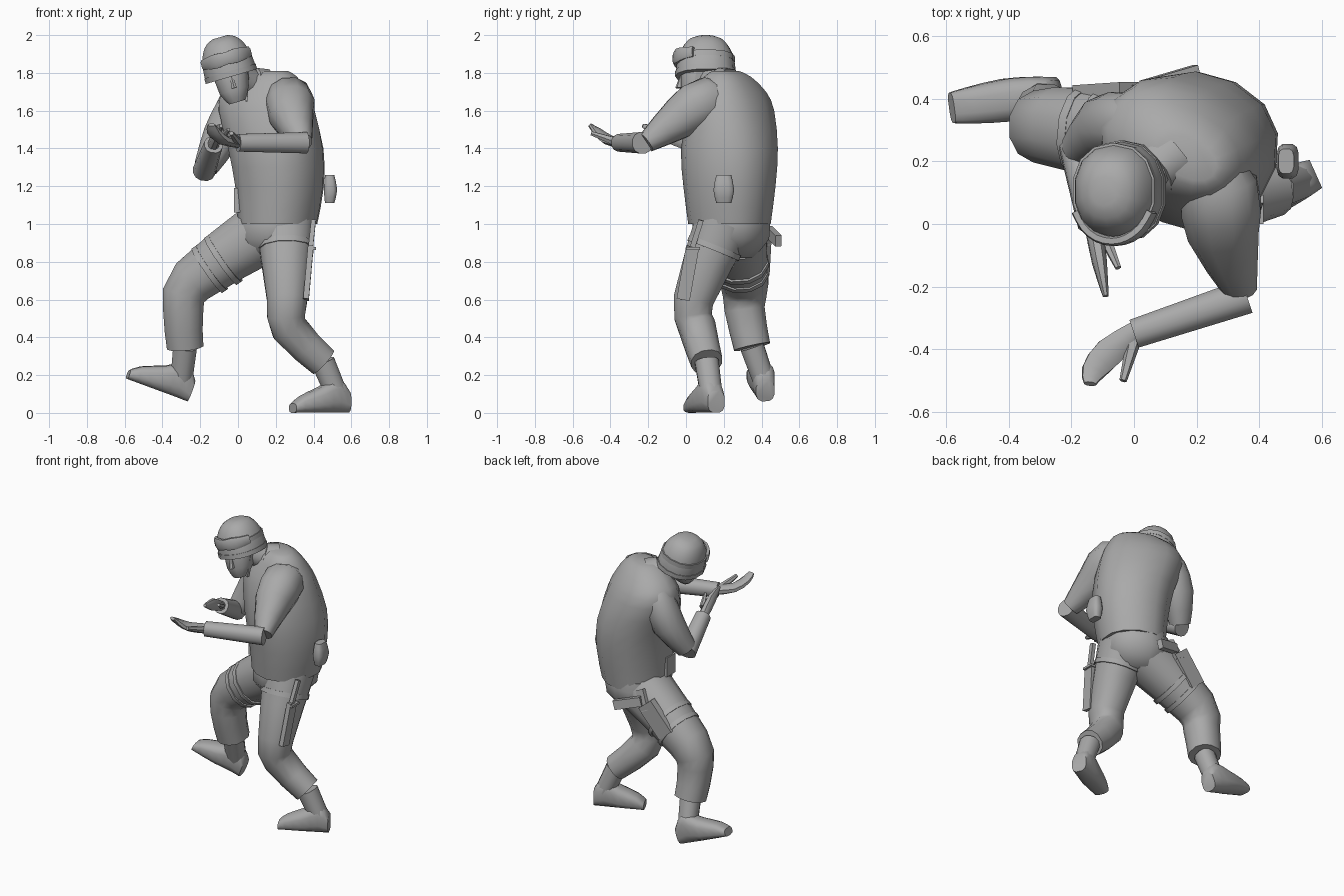
import bpy, bmesh, math
from mathutils import Vector

cube = bpy.data.objects.get("Cube")
if cube:
    bpy.data.objects.remove(cube, do_unlink=True)

X, Y, Z = Vector((1, 0, 0)), Vector((0, 1, 0)), Vector((0, 0, 1))
SHOULDER_LINE = Vector((.9, -.45, 0))
HEAD_UP = Vector((-.28, 0, .96))
HEAD_RIGHT = Y.cross(HEAD_UP)

grey = bpy.data.materials.new("plain grey")
grey.use_nodes = True
colour = (.4, .4, .4, 1)
grey.diffuse_color = colour
shader = grey.node_tree.nodes["Principled BSDF"]
shader.inputs["Base Color"].default_value = colour
shader.inputs["Roughness"].default_value = .8


def finish(name, bm):
    """Turn the mesh into an object with smooth shading and sharp creases."""
    bmesh.ops.recalc_face_normals(bm, faces=bm.faces)
    mesh = bpy.data.meshes.new(name)
    bm.to_mesh(mesh)
    bm.free()
    obj = bpy.data.objects.new(name, mesh)
    bpy.context.collection.objects.link(obj)
    mesh.materials.append(grey)
    bpy.ops.object.select_all(action="DESELECT")
    obj.select_set(True)
    bpy.context.view_layer.objects.active = obj
    bpy.ops.object.shade_smooth_by_angle(angle=math.radians(45))


def refine(rings):
    """Add one ring between each neighbouring pair along a smooth spline."""
    rings = [(*ring[:4], ring[-1]) for ring in rings]
    last = len(rings) - 1
    result = [rings[0]]
    for i in range(last):
        before, start = rings[max(i - 1, 0)], rings[i]
        end, after = rings[i + 1], rings[min(i + 2, last)]
        result.append(tuple((9 * (b + c) - a - d) / 16
                            for a, b, c, d in zip(before, start, end, after)))
        result.append(end)
    return result


def loft(name, rings, side=X, axis=None, sides=12, power=.9):
    """Skin rings of (x, y, z, radius along side, optional other radius)."""
    bm = bmesh.new()
    rings = refine(rings)
    centres = [Vector(ring[:3]) for ring in rings]
    last = len(rings) - 1
    loops = []
    for i, ring in enumerate(rings):
        normal = axis or centres[min(i + 1, last)] - centres[max(i - 1, 0)]
        normal = normal.normalized()
        u = (side - normal * side.dot(normal)).normalized()
        v = normal.cross(u)
        loop = []
        for k in range(sides):
            angle = math.tau * (k + .5) / sides
            c, s = math.cos(angle), math.sin(angle)
            c = math.copysign(abs(c) ** power, c) * ring[3]
            s = math.copysign(abs(s) ** power, s) * ring[-1]
            loop.append(bm.verts.new(centres[i] + u * c + v * s))
        loops.append(loop)
    for low, high in zip(loops, loops[1:]):
        for k in range(sides):
            j = (k + 1) % sides
            bm.faces.new((low[k], low[j], high[j], high[k]))
    bm.faces.new(loops[0])
    bm.faces.new(loops[-1])
    finish(name, bm)


def slab(name, start, end, width, depth, side=X):
    """Rectangular bar whose width runs along the side direction."""
    r = math.sqrt(.5)
    rings = [(*point, width * r, depth * r) for point in (start, end)]
    loft(name, rings, side, sides=4, power=1)


def leg_strap(name, hip, knee, fraction, radius):
    """Thin band wrapped around the thigh."""
    axis = (Vector(knee) - Vector(hip)).normalized()
    centre = Vector(hip).lerp(Vector(knee), fraction)
    loft(name, [(*(centre + axis * k), radius) for k in (-.015, .015)], Y)


def boot(name, cuff, heel, toe, up):
    """Shaft down to the heel, and a foot that tapers towards the toe."""
    heel, toe = Vector(heel), Vector(toe)
    along = toe - heel
    ankle = heel + along * .2 + up * .1
    loft(name + "_shaft", [(*cuff, .065), (*ankle, .06)], Y)
    rings = []
    for t, height in ((0, .12), (.2, .19), (.5, .14), (.85, .09), (1, .05)):
        centre = heel + along * t + up * height / 2
        rings.append((*centre, .05 + .02 * math.sin(math.pi * t), height / 2))
    loft(name, rings, along.cross(up), along, power=.7)


# Jacket and trouser seat
loft("jacket", [
    (.21, .23, 1, .205, .215), (.22, .23, 1.2, .23, .24),
    (.2, .23, 1.4, .25), (.15, .24, 1.6, .265, .21),
    (.14, .24, 1.7, .235, .165), (.16, .22, 1.78, .16, .11),
    (.17, .21, 1.81, .1, .06)], SHOULDER_LINE, Z, sides=14)
loft("trouser_seat", [
    (.2, .24, 1.05, .2), (.19, .24, .92, .2), (.17, .24, .82, .11)], SHOULDER_LINE, Z)

# Trouser legs
left_hip, left_knee, left_cuff = (.25, .2, 1), (.26, .04, .6), (.45, .11, .27)
right_hip, right_knee, right_cuff = (.12, .26, .95), (-.24, .31, .7), (-.28, .35, .35)
loft("left_trouser_leg", [
    (*left_hip, .16), (*left_knee, .11), (.27, .06, .45, .1), (*left_cuff, .085)], Y)
loft("right_trouser_leg", [
    (*right_hip, .17), (*right_knee, .13), (-.29, .31, .55, .11), (*right_cuff, .1)], Y)
leg_strap("left_thigh_strap", left_hip, left_knee, .32, .151)
leg_strap("right_thigh_strap", right_hip, right_knee, .55, .156)
leg_strap("right_lower_strap", right_hip, right_knee, .75, .147)

# Boots, the right one with its toe raised
boot("left_boot", left_cuff, (.58, .16, 0), (.29, .03, 0), Z)
boot("right_boot", right_cuff, (-.27, .42, .06), (-.59, .37, .18), Vector((.35, 0, .94)))

# Sleeves
loft("left_upper_sleeve", [
    (.2, .25, 1.63, .08), (.27, .11, 1.65, .13), (.285, -.02, 1.57, .118),
    (.34, -.21, 1.43, .055)])
loft("left_forearm_sleeve", [(.36, -.23, 1.43, .058), (0, -.35, 1.43, .048)], Z)
loft("right_upper_sleeve", [
    (.02, .31, 1.67, .08), (-.02, .32, 1.61, .1), (-.09, .31, 1.46, .1),
    (-.17, .24, 1.3, .065)])
loft("right_forearm_sleeve", [(-.18, .25, 1.28, .06), (-.13, 0, 1.42, .05)])

# Cupped hands with separate thumbs
loft("left_hand", [
    (.01, -.34, 1.43, .03, .035), (-.08, -.41, 1.445, .025, .05),
    (-.13, -.47, 1.49, .02, .04), (-.14, -.51, 1.525, .01, .02)], Z, sides=8)
loft("left_thumb", [(0, -.37, 1.435, .024), (-.035, -.5, 1.48, .012)], Z, sides=6)
loft("right_hand", [
    (-.13, 0, 1.42, .03), (-.11, -.12, 1.48, .025, .04),
    (-.09, -.23, 1.52, .01)], sides=8)
loft("right_thumb", [(-.09, -.05, 1.45, .02), (-.05, -.14, 1.5, .01)], sides=6)

# Head and neck
loft("neck", [(.1, .22, 1.72, .085), (-.03, .1, 1.79, .07)])
loft("collar", [(.11, .21, 1.72, .11), (.06, .17, 1.75, .085)])
loft("face", [
    (-.005, .035, 1.645, .045, .04), (-.02, .06, 1.71, .083, .09),
    (-.045, .085, 1.83, .1, .11)], X, HEAD_UP)
loft("nose", [(-.02, -.035, 1.72, .016, .022), (-.035, -.025, 1.78, .009)],
     X, HEAD_UP, sides=6)
for name, sign in (("left_chin_strap", 1), ("right_chin_strap", -1)):
    slab(name, (sign * .09 - .035, .07, 1.82), (sign * .045, .04, 1.65), .01, .025)

# Helmet dome and its flared rim
brow = Vector((-.04, .105, 1.8))
dome = []
for step in range(6):
    angle = math.radians(step * 16)
    shrink = math.cos(angle) ** .7
    dome.append((*(brow + HEAD_UP * .2 * math.sin(angle)), .142 * shrink, .158 * shrink))
loft("helmet", dome, X, HEAD_UP, sides=14)
loft("helmet_rim", [(*(brow + HEAD_UP * k), .145, .162) for k in (-.02, .01)],
     X, HEAD_UP, sides=14)
loft("goggle_strap", [(*(brow + HEAD_UP * k), .138, .154) for k in (.06, .09)],
     X, HEAD_UP, sides=14)

# Goggles wrap around the helmet front
arc = []
for step in range(-3, 4):
    angle = math.radians(step * 22)
    point = brow + HEAD_UP * .08
    point += HEAD_RIGHT * math.sin(angle) * .135 - Y * math.cos(angle) * .16
    arc.append((*point, .034 if step == 0 else .046 - abs(step) * .006, .016))
loft("goggles", arc, HEAD_UP, sides=8, power=.6)

# Knife in its thigh sheath
sheath_top = (.385, .035, .88)
slab("knife_sheath", (.36, -.015, .6), sheath_top, .03, .07)
slab("knife_guard", (.39, 0, .87), (.39, .075, .87), .045, .015)
slab("knife_handle", sheath_top, (.4, .08, 1.02), .025, .028)

# Holster and pistol behind the right hip
slab("holster", (0, .43, .95), (-.15, .42, .77), .045, .12, Y)
slab("holster_hanger", (.06, .41, 1.02), (0, .44, .9), .025, .06, Y)
slab("pistol_grip", (.03, .44, .96), (.2, .49, .91), .035, .06, Y)

# Belt pouches
loft("canteen", [
    (.485, .2, 1.11, .025, .04), (.49, .2, 1.18, .036, .056),
    (.485, .2, 1.26, .025, .04)], X, Z, power=.6)
slab("front_pouch", (0, .19, 1.06), (0, .19, 1.19), .04, .09)
